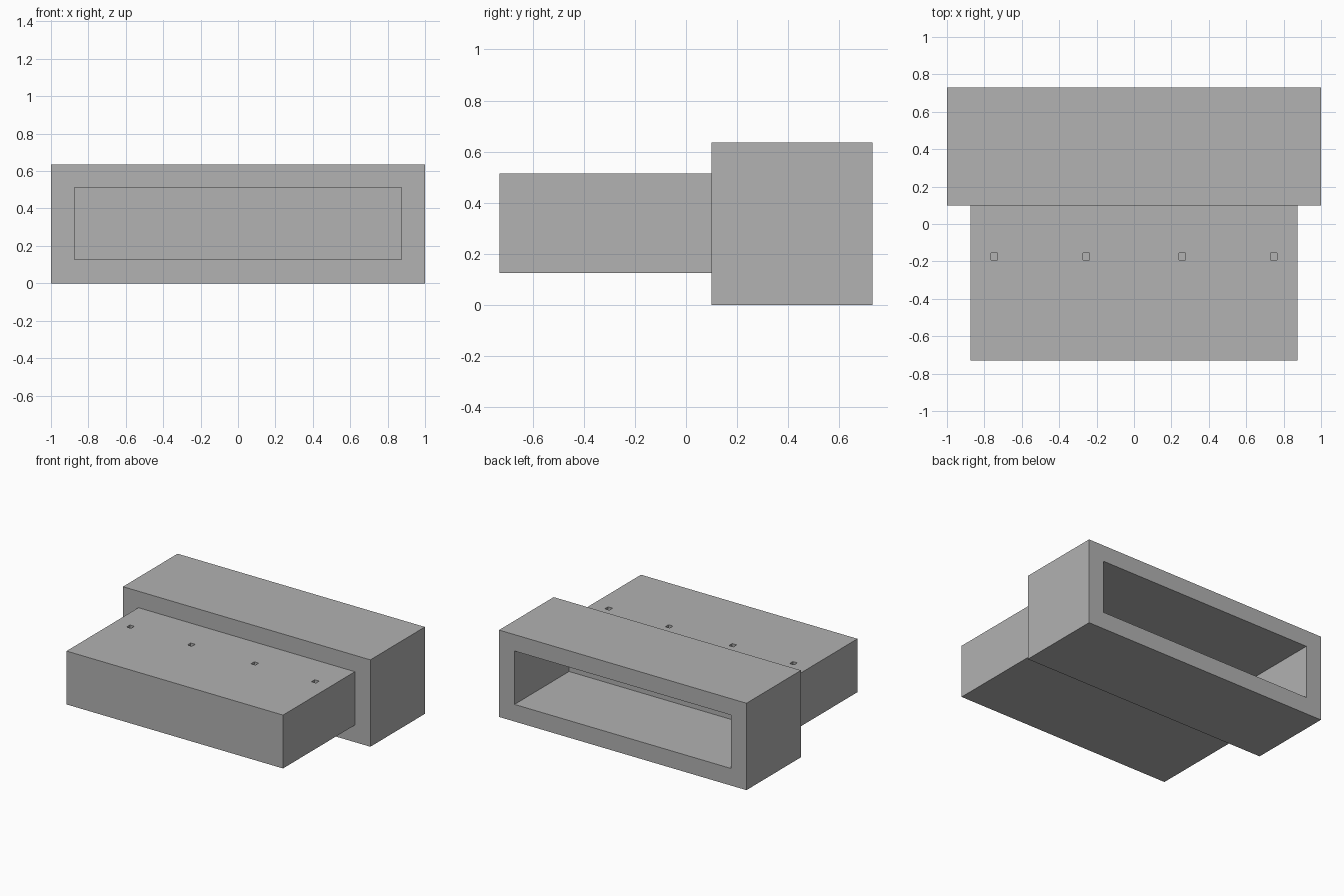
import bpy

old = bpy.data.objects.get("Cube")
if old:
    bpy.data.objects.remove(old, do_unlink=True)

grey = bpy.data.materials.new("plain_grey")
grey.use_nodes = True
grey.diffuse_color = (0.445, 0.445, 0.445, 1)
grey.node_tree.nodes["Principled BSDF"].inputs["Base Color"].default_value = grey.diffuse_color


def box(name, low, high):
    """Box spanning two opposite corners."""
    bpy.ops.mesh.primitive_cube_add(size=1)
    obj = bpy.context.object
    obj.name = name
    for v in obj.data.vertices:
        v.co = [a + (b - a) * (c + 0.5) for a, b, c in zip(low, high, v.co)]
    obj.data.materials.append(grey)
    return obj


def cut(target, cutter):
    """Subtract the cutter from the target, then discard it."""
    cutter.hide_render = True
    bpy.context.view_layer.objects.active = target
    mod = target.modifiers.new("cut", 'BOOLEAN')
    mod.operation = 'DIFFERENCE'
    mod.solver = 'EXACT'
    mod.object = cutter
    bpy.ops.object.modifier_apply(modifier=mod.name)
    bpy.data.objects.remove(cutter, do_unlink=True)


FRONT, JOIN, BACK = -0.73, 0.10, 0.73
HALF, BOTTOM, TOP, HEIGHT = 0.875, 0.125, 0.515, 0.635

# Wide rear collar, open at the back
collar = box("rear_collar", (-1, JOIN, 0), (1, BACK, HEIGHT))
cut(collar, box("opening_cutter", (-HALF, JOIN - 0.1, BOTTOM), (HALF, BACK + 0.1, TOP)))

# Narrower front block, whose back closes the collar opening
block = box("front_block", (-HALF, FRONT, BOTTOM), (HALF, JOIN, TOP))

# Row of small square holes in the top of the block
for x in (-0.747, -0.256, 0.258, 0.747):
    cut(block, box("hole_cutter", (x - 0.018, -0.193, TOP - 0.1), (x + 0.018, -0.155, TOP + 0.1)))
